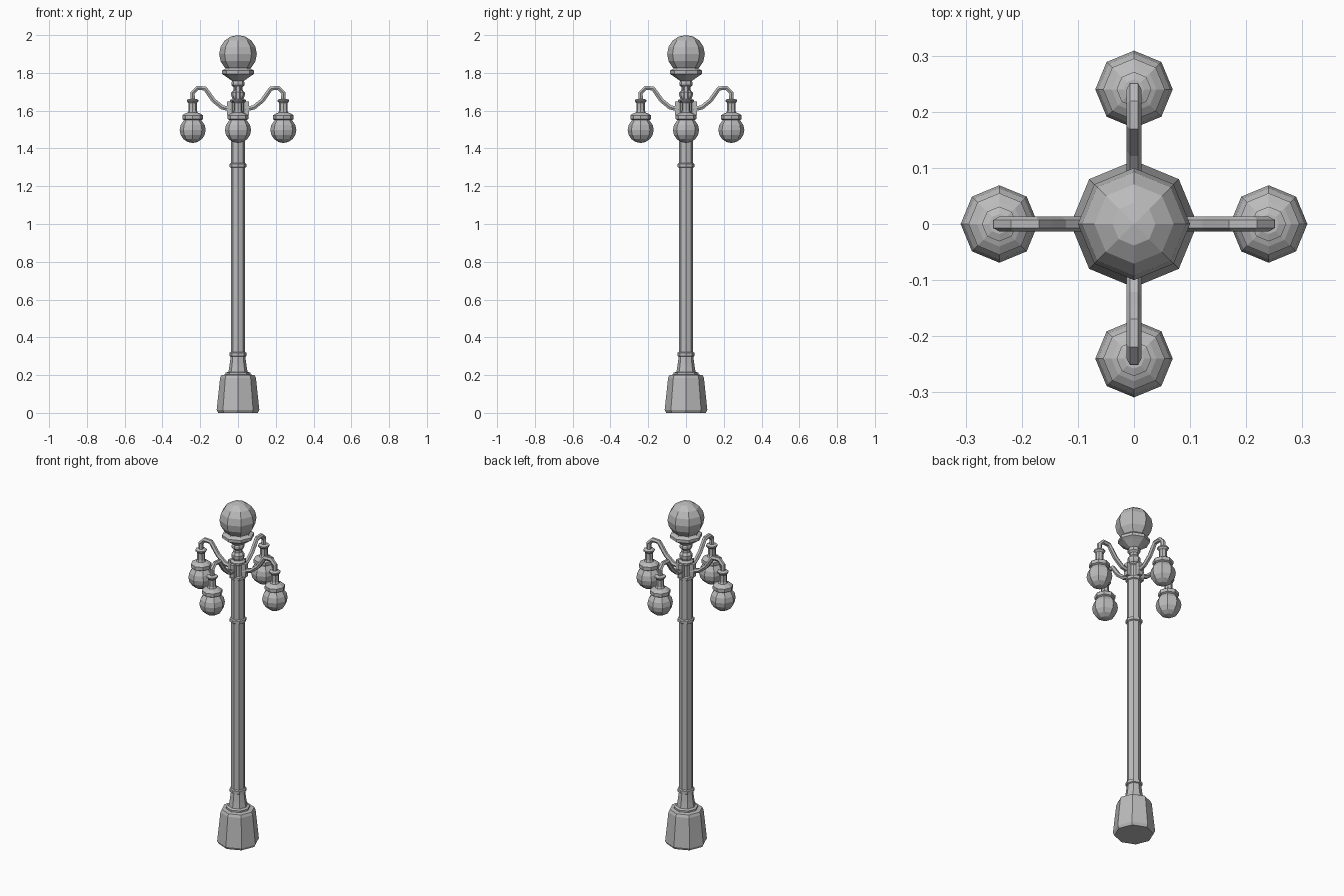
import bpy, bmesh, math
from mathutils import Matrix

cube = bpy.data.objects.get("Cube")
if cube:
    bpy.data.objects.remove(cube, do_unlink=True)

# One painted metal colour
grey = bpy.data.materials.new("plain_grey")
grey.use_nodes = True
COLOR = (0.5, 0.5, 0.5, 1)
grey.diffuse_color = COLOR
grey.node_tree.nodes["Principled BSDF"].inputs["Base Color"].default_value = COLOR

SIDES = 8


def add_object(name, mesh, turn=0.0):
    mesh.materials.clear()
    mesh.materials.append(grey)
    obj = bpy.data.objects.new(name, mesh)
    bpy.context.collection.objects.link(obj)
    obj.rotation_euler.z = turn
    return obj


def lathe(name, profile, x=0.0, turn=0.0):
    """Turn (radius, height) points into a capped eight-sided solid."""
    bm = bmesh.new()
    rings = []
    for r, z in profile:
        rings.append([bm.verts.new((x + r * math.cos(math.tau * i / SIDES),
                                    r * math.sin(math.tau * i / SIDES), z))
                      for i in range(SIDES)])
    for low, high in zip(rings, rings[1:]):
        for i in range(SIDES):
            j = (i + 1) % SIDES
            bm.faces.new((low[i], low[j], high[j], high[i]))
    bm.faces.new(rings[0][::-1])
    bm.faces.new(rings[-1])
    mesh = bpy.data.meshes.new(name)
    bm.to_mesh(mesh)
    bm.free()
    return add_object(name, mesh, turn)


def globe(name, radius, z, x=0.0, turn=0.0):
    bm = bmesh.new()
    bmesh.ops.create_uvsphere(bm, u_segments=SIDES, v_segments=8, radius=radius,
                              matrix=Matrix.Translation((x, 0, z)))
    mesh = bpy.data.meshes.new(name)
    bm.to_mesh(mesh)
    bm.free()
    return add_object(name, mesh, turn)


def tube(name, path, radius, turn):
    curve = bpy.data.curves.new(name + "_path", "CURVE")
    curve.dimensions = "3D"
    curve.bevel_depth = radius
    curve.bevel_resolution = 1
    curve.use_fill_caps = True
    spline = curve.splines.new("POLY")
    spline.points.add(len(path) - 1)
    for point, (x, z) in zip(spline.points, path):
        point.co = (x, 0, z, 1)
    helper = bpy.data.objects.new(name + "_path", curve)
    mesh = bpy.data.meshes.new_from_object(helper)
    bpy.data.objects.remove(helper)
    mesh.name = name
    for face in mesh.polygons:
        face.use_smooth = False
    return add_object(name, mesh, turn)


def block(name, size, centre, turn):
    bm = bmesh.new()
    bmesh.ops.create_cube(bm, size=1, matrix=Matrix.Translation(centre) @ Matrix.Diagonal((*size, 1)))
    mesh = bpy.data.meshes.new(name)
    bm.to_mesh(mesh)
    bm.free()
    return add_object(name, mesh, turn)


# Pedestal and flared foot of the post
lathe("pedestal", [(0.105, 0), (0.113, 0.015), (0.095, 0.185), (0.088, 0.2),
                   (0.065, 0.203), (0.065, 0.213), (0.05, 0.218)])
lathe("post_foot", [(0.052, 0.21), (0.045, 0.25), (0.038, 0.305)])

# Post with its rings
lathe("post", [(0.038, 0.3), (0.038, 1.57)])
for name, z in (("lower_ring", 0.31), ("upper_ring", 1.31), ("hub_ring", 1.565)):
    lathe(name, [(0.038, z - 0.012), (0.045, z - 0.008), (0.045, z + 0.008), (0.038, z + 0.012)])

# Hub, neck and cup carrying the top globe
lathe("hub", [(0.036, 1.57), (0.036, 1.64), (0.042, 1.645), (0.042, 1.655), (0.03, 1.665),
              (0.036, 1.68), (0.036, 1.695), (0.024, 1.71)])
lathe("neck", [(0.024, 1.70), (0.024, 1.725), (0.034, 1.735), (0.034, 1.75), (0.028, 1.76)])
lathe("globe_cup", [(0.028, 1.755), (0.07, 1.785), (0.086, 1.795), (0.086, 1.812),
                    (0.07, 1.82), (0.06, 1.835)])
globe("top_globe", 0.1, 1.9)

# Four curved arms, each with a hanging lamp
REACH = 0.24
ARM = [(0.03, 1.605), (0.085, 1.618), (0.13, 1.655), (0.155, 1.69), (0.175, 1.718),
       (0.215, 1.72), (REACH, 1.695), (REACH, 1.65)]
for i, side in enumerate(("left", "back", "right", "front")):
    turn = i * math.pi / 2
    tube(side + "_arm", ARM, 0.0135, turn)
    block(side + "_arm_mount", (0.03, 0.026, 0.075), (0.042, 0, 1.612), turn)
    lathe(side + "_lamp_cap",
          [(0.045, 1.535), (0.045, 1.55), (0.055, 1.555), (0.055, 1.575), (0.04, 1.585),
           (0.026, 1.59), (0.022, 1.6), (0.022, 1.64), (0.031, 1.65), (0.031, 1.657),
           (0.018, 1.662)], REACH, turn)
    globe(side + "_lamp_globe", 0.069, 1.498, REACH, turn)
